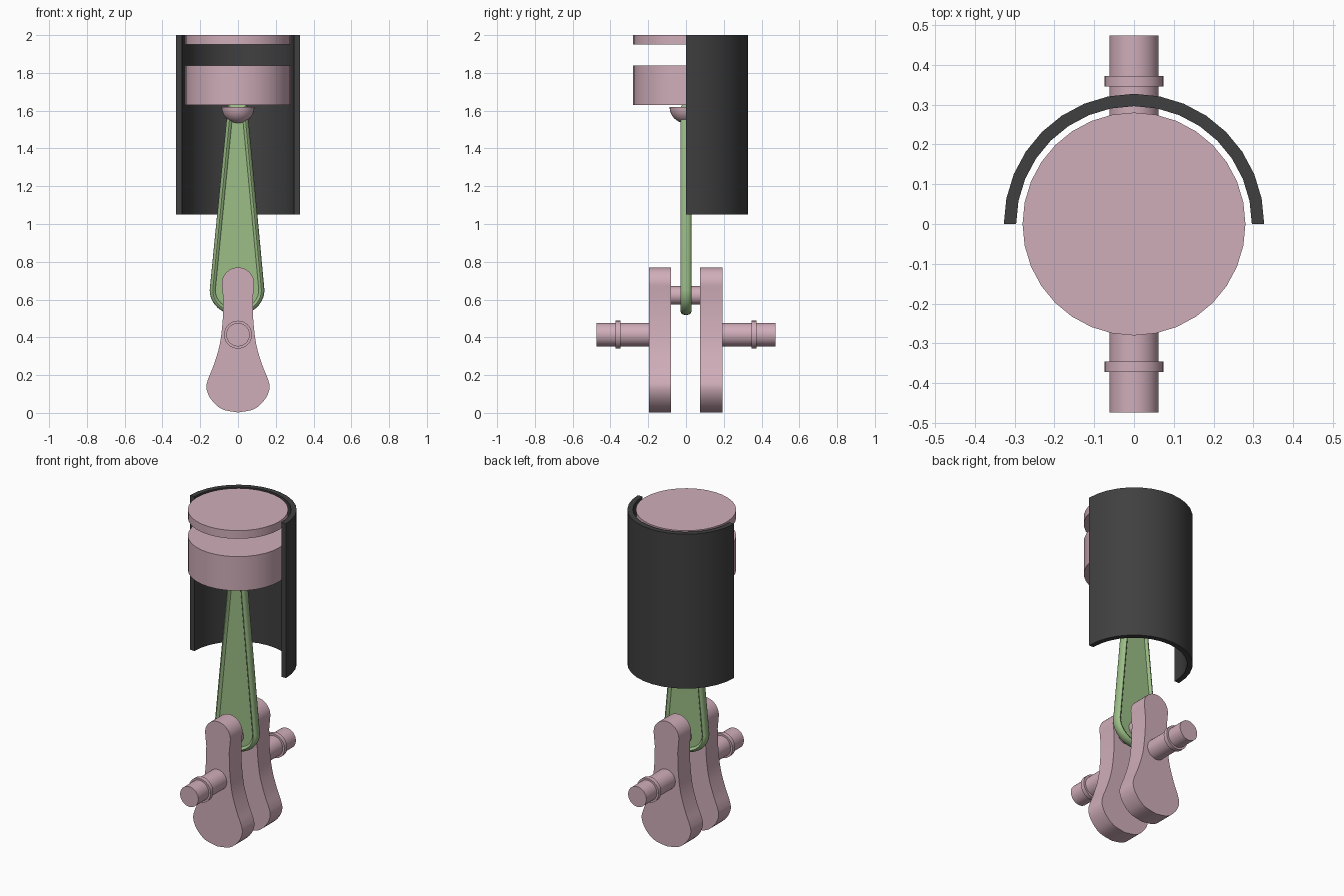
import bpy, bmesh, math
from mathutils import Vector

if "Cube" in bpy.data.objects:
    bpy.data.objects.remove(bpy.data.objects["Cube"])


def material(name, rgb):
    m = bpy.data.materials.new(name)
    m.diffuse_color = (*rgb, 1)
    m.use_nodes = True
    m.node_tree.nodes["Principled BSDF"].inputs["Base Color"].default_value = m.diffuse_color
    return m


PINK = material("dusty pink", (0.63, 0.42, 0.485))
GREEN = material("leaf green", (0.335, 0.52, 0.245))
DARK = material("charcoal", (0.051, 0.051, 0.051))


def finish(name, bm, mat, angle=35):
    bmesh.ops.recalc_face_normals(bm, faces=bm.faces)
    me = bpy.data.meshes.new(name)
    bm.to_mesh(me)
    bm.free()
    me.materials.append(mat)
    me.shade_smooth()
    me.set_sharp_from_angle(angle=math.radians(angle))
    ob = bpy.data.objects.new(name, me)
    bpy.context.collection.objects.link(ob)
    return ob


def loft(name, loops, mat, caps=True, closed=False):
    """Join equal-length rings of points with quads."""
    bm = bmesh.new()
    rings = [[bm.verts.new(p) for p in lp] for lp in loops]
    n = len(rings[0])
    pairs = list(zip(rings, rings[1:]))
    if closed:
        pairs.append((rings[-1], rings[0]))
    for a, b in pairs:
        for i in range(n):
            j = (i + 1) % n
            bm.faces.new((a[i], a[j], b[j], b[i]))
    if caps:
        bm.faces.new(rings[0])
        bm.faces.new(rings[-1])
    return finish(name, bm, mat)


def disc(name, r, z0, z1, seg=32):
    ring = [(r * math.cos(2 * math.pi * i / seg), r * math.sin(2 * math.pi * i / seg)) for i in range(seg)]
    return loft(name, [[(x, y, z) for x, y in ring] for z in (z0, z1)], PINK)


def shaft(name, zc, steps, seg=32):
    """Turned shaft along y; steps are (y, radius)."""
    ang = [2 * math.pi * i / seg for i in range(seg)]
    return loft(name, [[(r * math.cos(a), y, zc + r * math.sin(a)) for a in ang] for y, r in steps], PINK)


def spline(pts, sub=5):
    """Catmull-Rom through an open list of points."""
    p = [Vector(q) for q in pts]
    p = [2 * p[0] - p[1]] + p + [2 * p[-1] - p[-2]]
    out = []
    for a, b, c, d in zip(p, p[1:], p[2:], p[3:]):
        for k in range(sub):
            t = k / sub
            out.append(0.5 * (2 * b + (c - a) * t + (2 * a - 5 * b + 4 * c - d) * t * t
                              + (3 * b - a - 3 * c + d) * t ** 3))
    return out + [p[-2]]


# cutaway cylinder liner: half shell open to the front
arcs = [math.pi * i / 16 for i in range(17)]
section = [(0.327, 1.05), (0.327, 2.0), (0.296, 2.0), (0.296, 1.05)]
loft("cylinder_liner", [[(r * math.cos(a), r * math.sin(a), z) for r, z in section] for a in arcs], DARK)

# piston crown and body with an open groove between
disc("piston_crown", 0.28, 1.95, 2.0)
disc("piston_body", 0.28, 1.63, 1.84)

# half ball joint under the piston
R = 0.087
cup = []
for k in range(9):
    e = math.radians(88 * k / 8)
    cup.append([(R * math.cos(e) * math.cos(2 * math.pi * i / 32),
                 R * math.cos(e) * math.sin(2 * math.pi * i / 32),
                 1.62 - R * math.sin(e)) for i in range(32)])
loft("ball_joint", cup, PINK)

# connecting rod: tapered outline, rounded rim, recessed web
outline = [Vector((-0.005 + 0.145 * math.cos(a), 0.65 + 0.132 * math.sin(a)))
           for a in (math.pi + math.pi * i / 20 for i in range(21))]
outline += [Vector((0.048, 1.635)), Vector((-0.053, 1.635))]


def inset(pts, d):
    out = []
    for i, p in enumerate(pts):
        a, b = (p - pts[i - 1]).normalized(), (pts[(i + 1) % len(pts)] - p).normalized()
        n1, n2 = Vector((-a.y, a.x)), Vector((-b.y, b.x))
        m = (n1 + n2).normalized()
        out.append(p + m * d / max(m.dot(n1), 0.4))
    return out


half = [(0.030, 0.015), (0.024, 0.024), (0.016, 0.028), (0.007, 0.023), (0.002, 0.013)]
rim = [(d, -y) for d, y in half] + [(0, 0)] + half[::-1]
loft("connecting_rod", [[(p.x, y, p.y) for p in inset(outline, d)] for d, y in rim], GREEN)

# crank webs: rounded head, narrow waist, heavy counterweight
side = spline([(0, 0.002), (0.085, 0.02), (0.143, 0.072), (0.167, 0.13), (0.158, 0.18), (0.13, 0.25),
               (0.097, 0.36), (0.081, 0.49), (0.078, 0.6)], 4)
side += [Vector((0.086 * math.cos(a), 0.684 + 0.086 * math.sin(a)))
         for a in (math.radians(-10 + 10 * i) for i in range(11))]
web = side + [Vector((-p.x, p.y)) for p in side[-2:0:-1]]
for name, y0, y1 in (("front_crank_web", -0.197, -0.079), ("rear_crank_web", 0.074, 0.192)):
    loft(name, [[(p.x, y, p.y) for p in web] for y in (y0, y1)], PINK)

# crank pin and the two collared main shafts
shaft("crank_pin", 0.622, [(-0.08, 0.049), (0.075, 0.049)])
for name, s, inner in (("front_main_shaft", -1, 0.196), ("rear_main_shaft", 1, 0.191)):
    shaft(name, 0.414, [(s * y, r) for y, r in (
        (inner, 0.062), (0.346, 0.062), (0.346, 0.074), (0.372, 0.074), (0.372, 0.062), (0.474, 0.062))])
